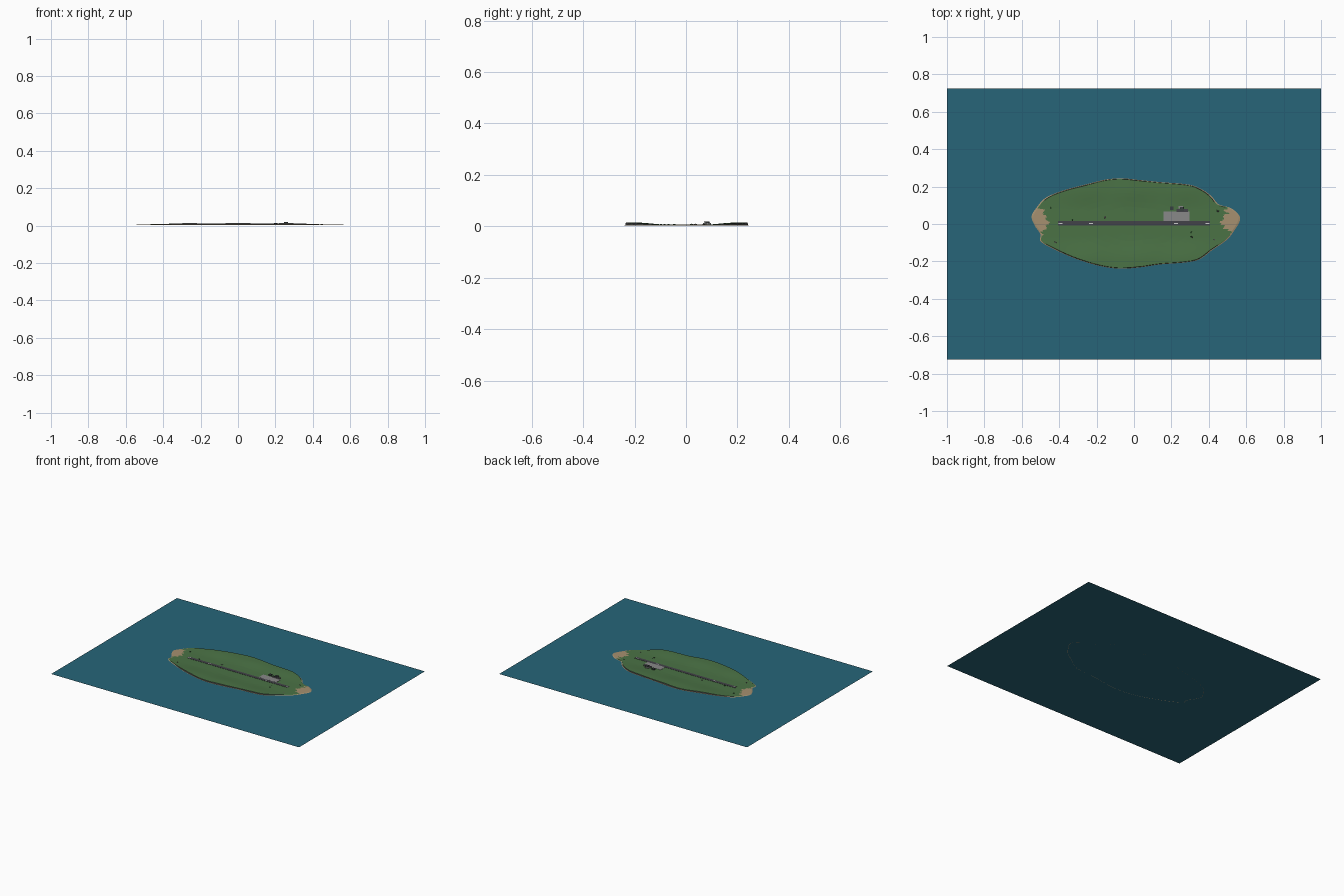
import bpy, bmesh, math, random
from mathutils import Vector

if "Cube" in bpy.data.objects:
    bpy.data.objects.remove(bpy.data.objects["Cube"])
random.seed(4)

def mat(name, r, g, b):
    m = bpy.data.materials.new(name)
    m.diffuse_color = (r, g, b, 1)
    m.use_nodes = True
    m.node_tree.nodes["Principled BSDF"].inputs["Base Color"].default_value = m.diffuse_color
    return m

SEA = mat("sea", 0.02, 0.13, 0.19)
GRASS = mat("grass", 0.07, 0.17, 0.06)
SAND = mat("sand", 0.38, 0.28, 0.16)
ROCK = mat("rock", 0.08, 0.08, 0.075)
ASPHALT = mat("asphalt", 0.055, 0.055, 0.065)
CONCRETE = mat("concrete", 0.25, 0.25, 0.25)
PAINT = mat("paint", 0.6, 0.6, 0.58)
DARK = mat("dark", 0.04, 0.05, 0.05)
LEAF = mat("leaf", 0.03, 0.09, 0.03)

def finish(name, bm, *mats):
    me = bpy.data.meshes.new(name)
    bmesh.ops.recalc_face_normals(bm, faces=bm.faces)
    bm.to_mesh(me)
    bm.free()
    for m in mats:
        me.materials.append(m)
    ob = bpy.data.objects.new(name, me)
    bpy.context.collection.objects.link(ob)
    return ob

def box(name, x0, x1, y0, y1, z0, z1, m):
    bm = bmesh.new()
    bmesh.ops.create_cube(bm, size=1)
    for v in bm.verts:
        v.co = Vector((x0 + (v.co.x + .5) * (x1 - x0),
                       y0 + (v.co.y + .5) * (y1 - y0),
                       z0 + (v.co.z + .5) * (z1 - z0)))
    return finish(name, bm, m)

# Sea: one flat sheet
SEA_Z = 0.004
bm = bmesh.new()
bm.faces.new([bm.verts.new((x, y, SEA_Z)) for x, y in
              ((-1, -.725), (1, -.725), (1, .725), (-1, .725))])
finish("sea", bm, SEA)

# Shoreline, smoothed through a few points
SHORE = [(-.55, .04), (-.525, .085), (-.475, .14), (-.38, .18), (-.26, .212), (-.155, .238), (-.065, .245),
         (.04, .235), (.14, .225), (.29, .212), (.36, .188), (.415, .15), (.455, .105), (.525, .083),
         (.57, .03), (.535, -.04), (.495, -.088), (.42, -.14), (.35, -.19), (.27, -.207),
         (.14, -.217), (.04, -.232), (-.065, -.24), (-.15, -.232), (-.235, -.212), (-.33, -.18),
         (-.42, -.14), (-.5, -.095), (-.502, -.055), (-.532, -.01)]

def smooth_loop(pts, n):
    out, k = [], len(pts)
    P = [Vector(p) for p in pts]
    for i in range(k):
        a, b, c, d = (P[(i + j) % k] for j in (-1, 0, 1, 2))
        for s in range(n):
            t = s / n
            out.append(.5 * (2 * b + (c - a) * t + (2 * a - 5 * b + 4 * c - d) * t * t
                             + (3 * b - a - 3 * c + d) * t ** 3))
    return out

def ground(x, y):
    # level airfield in the middle, rising to cliffs on the long sides
    t = min(1, max(0, (abs(y) - .07) / .12))
    fade = max(0, 1 - (abs(x) / .56) ** 3)
    return .0062 + t * t * (3 - 2 * t) * fade * (.0068 + .0014 * math.cos(x * 23))

def is_beach(x, y):
    wob = .12 * math.sin(y * 190) + .08 * math.sin(y * 80 + 1)
    left = ((x + .525) / .062) ** 2 + ((y - .012) / .075) ** 2
    right = ((x - .545) / .072) ** 2 + ((y - .018) / .072) ** 2
    return min(left, right) < 1 + wob * 2

# Island: rings from the shore to the centre
loop = smooth_loop(SHORE, 6)
n = len(loop)
scales = [1, .984, .978, .965, .95, .935, .92, .905, .89, .875, .86, .845, .83, .81, .78, .74, .68, .6, .5, .38, .25, .12]
bm = bmesh.new()
rings = []
for r, s in enumerate(scales):
    ring = []
    for p in loop:
        x, y = p * s
        z = (SEA_Z - .0005, .0056)[r] if r < 2 else ground(x, y)
        ring.append(bm.verts.new((x, y, z)))
    rings.append(ring)
for r in range(len(rings) - 1):
    for i in range(n):
        j = (i + 1) % n
        f = bm.faces.new((rings[r][i], rings[r][j], rings[r + 1][j], rings[r + 1][i]))
        c = f.calc_center_median()
        beach = is_beach(c.x, c.y)
        f.material_index = 1 if r == 0 or beach else (2 if r == 1 and abs(c.y) > .12 else 0)
mid = bm.verts.new((0, 0, .0062))
for i in range(n):
    bm.faces.new((rings[-1][i], rings[-1][(i + 1) % n], mid))
island = finish("island", bm, GRASS, SAND, ROCK)
for f in island.data.polygons:
    if f.normal.z < 0:
        island.data.flip_normals()
    break

# Runway, markings and apron
box("runway", -.405, .405, -.008, .015, .005, .0075, ASPHALT)
for k, x in enumerate((-.393, -.23, .225, .393)):
    box(f"runway_marking_{k}", x - .011, x + .011, .001, .006, .007, .0079, PAINT)
box("apron", .158, .298, .015, .066, .005, .0078, CONCRETE)

# Airfield buildings
box("hangar", .192, .212, .076, .094, .006, .014, DARK)
box("terminal", .228, .288, .066, .08, .006, .0125, CONCRETE)
box("terminal_roof", .226, .29, .065, .081, .0125, .0135, ASPHALT)
box("store_house", .238, .262, .083, .097, .006, .0125, CONCRETE)
box("tower_shaft", .25, .258, .078, .086, .006, .015, CONCRETE)
box("tower_cab", .245, .267, .07, .092, .015, .0185, DARK)

# Scattered boulders and shrubs
def clump(name, x, y, r, m):
    bm = bmesh.new()
    bmesh.ops.create_icosphere(bm, subdivisions=1, radius=r)
    for v in bm.verts:
        v.co *= random.uniform(.8, 1.15)
        v.co = Vector((x + v.co.x, y + v.co.y, ground(x, y) + max(v.co.z, -.001) * .6))
    finish(name, bm, m)

SPOTS = [(-.445, .085), (-.42, -.098), (-.33, .022), (-.155, .036), (.305, -.068), (.312, -.07),
         (.305, -.045), (.428, -.083), (.445, .073), (.45, .068)]
for k, (x, y) in enumerate(SPOTS):
    clump(f"boulder_{k}", x, y, random.uniform(.005, .0075), ROCK if k % 2 else LEAF)
